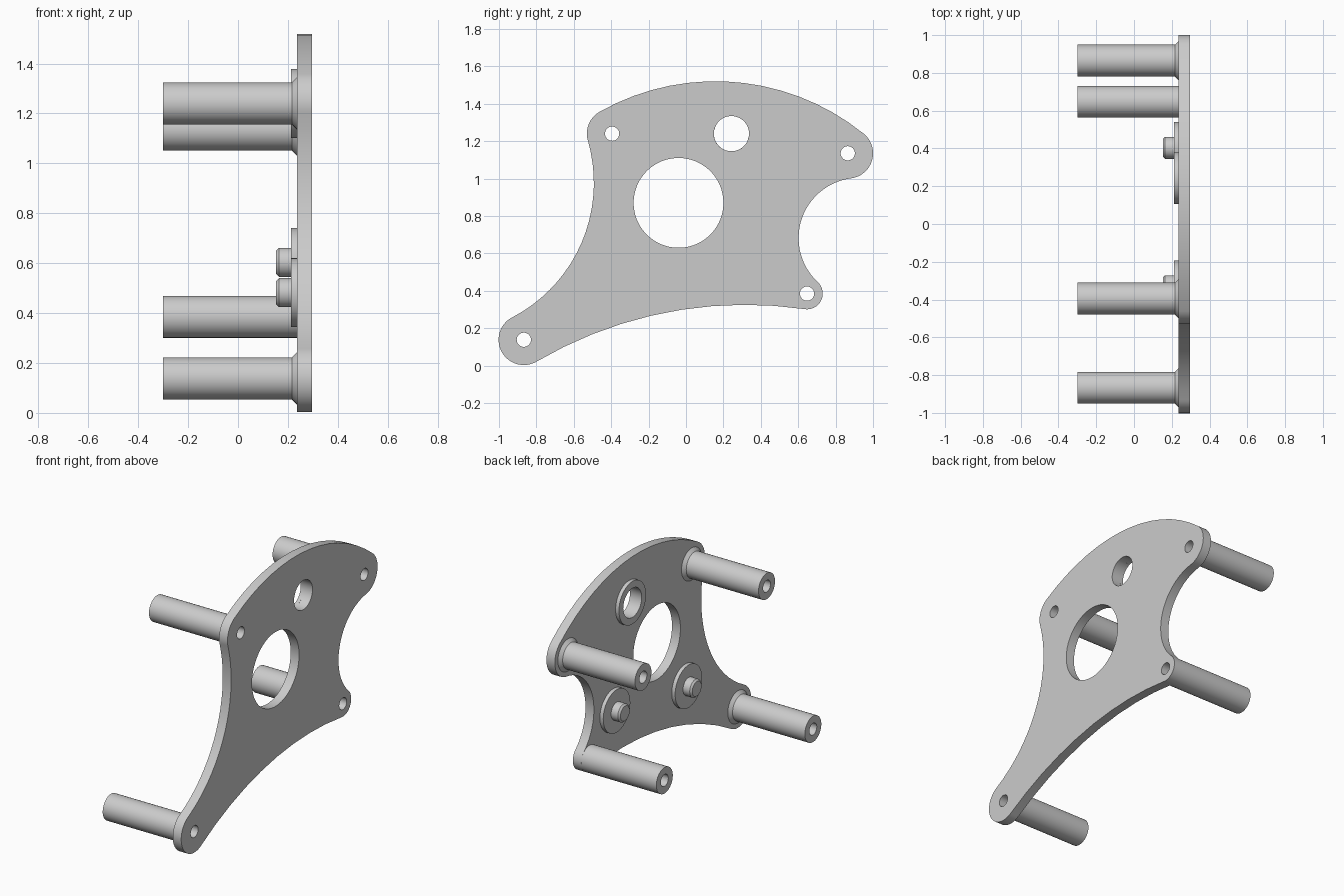
import bpy, bmesh
from math import atan2, cos, sin, pi, tau, sqrt, ceil
from mathutils import Vector, Matrix

cube = bpy.data.objects.get("Cube")
if cube:
    bpy.data.objects.remove(cube)

metal = bpy.data.materials.new("plain_grey")
metal.use_nodes = True
grey = (0.6, 0.6, 0.6, 1)
metal.diffuse_color = grey
metal.node_tree.nodes["Principled BSDF"].inputs["Base Color"].default_value = grey

# Local x, y, z map to world y, z, x, so flat shapes stand upright
UPRIGHT = Matrix(((0, 0, 1, 0), (1, 0, 0, 0), (0, 1, 0, 0), (0, 0, 0, 1)))
BACK, FACE = 0.236, 0.296
HOLE = 0.038


def finish(obj):
    obj.data.materials.clear()
    obj.data.materials.append(metal)
    bpy.ops.object.select_all(action="DESELECT")
    obj.select_set(True)
    bpy.context.view_layer.objects.active = obj
    bpy.ops.object.shade_smooth_by_angle(angle=pi / 7)


def arc(centre, radius, start, end, clockwise):
    """Points along an arc between two points on a circle."""
    a = atan2(*(start - centre).yx)
    b = atan2(*(end - centre).yx)
    sweep = -((a - b) % tau) if clockwise else (b - a) % tau
    n = max(8, ceil(abs(sweep) / 0.08))
    return [centre + radius * Vector((cos(a + sweep * i / n), sin(a + sweep * i / n)))
            for i in range(n)]


def circle(centre, radius, n=64):
    return [Vector(centre) + radius * Vector((cos(tau * i / n), sin(tau * i / n)))
            for i in range(n)]


def bridge(p, rp, q, rq, radius, convex):
    """Centre and tangent points of an arc that joins two corner circles."""
    side = -1 if convex else 1
    dp, dq = radius + side * rp, radius + side * rq
    gap = (q - p).length
    along = (q - p) / gap
    t = (dp * dp - dq * dq + gap * gap) / (2 * gap)
    centre = p + along * t + side * Vector((-along.y, along.x)) * sqrt(dp * dp - t * t)
    return (centre, p + side * rp * (centre - p).normalized(),
            q + side * rq * (centre - q).normalized())


def lathe(name, profile, y, z, closed):
    """Spin a (radius, x) profile about an axis parallel to x."""
    bm = bmesh.new()
    verts = [bm.verts.new((r, 0, x)) for r, x in profile]
    edges = [bm.edges.new(pair) for pair in zip(verts, verts[1:])]
    if closed:
        edges.append(bm.edges.new((verts[-1], verts[0])))
    bmesh.ops.spin(bm, geom=verts + edges, cent=(0, 0, 0), axis=(0, 0, 1),
                   angle=tau, steps=48)
    bmesh.ops.remove_doubles(bm, verts=bm.verts, dist=0.0001)
    bmesh.ops.recalc_face_normals(bm, faces=bm.faces)
    bm.transform(Matrix.Translation((0, y, z)) @ UPRIGHT)
    mesh = bpy.data.meshes.new(name)
    bm.to_mesh(mesh)
    bm.free()
    obj = bpy.data.objects.new(name, mesh)
    bpy.context.collection.objects.link(obj)
    finish(obj)


# Corners clockwise: name, centre, corner radius, next edge radius, next edge bulges out
corners = [
    ("upper_front", Vector((-0.395, 1.24)), 0.135, 1.26, True),
    ("upper_back", Vector((0.865, 1.135)), 0.135, 0.322, False),
    ("lower_back", Vector((0.647, 0.385)), 0.084, 2.2, False),
    ("lower_front", Vector((-0.867, 0.138)), 0.135, 0.81, False),
]

# Plate outline: rounded corners joined by tangent arcs
bridges = [bridge(p, rp, q, rq, radius, convex)
           for (_, p, rp, radius, convex), (_, q, rq, _, _)
           in zip(corners, corners[1:] + corners[:1])]
outline = []
for i, (_, p, rp, radius, convex) in enumerate(corners):
    centre, leave, arrive = bridges[i]
    outline += arc(p, rp, bridges[i - 1][2], leave, True)
    outline += arc(centre, radius, leave, arrive, convex)

# Plate with its window, port and screw holes
PORT = (0.243, 1.24)
loops = [outline, circle((-0.04, 0.87), 0.24, 96), circle(PORT, 0.094)]
loops += [circle(c[1], HOLE, 48) for c in corners]
curve = bpy.data.curves.new("plate_outline", "CURVE")
curve.dimensions = "2D"
curve.fill_mode = "BOTH"
curve.extrude = (FACE - BACK) / 2
for points in loops:
    spline = curve.splines.new("POLY")
    spline.points.add(len(points) - 1)
    for target, point in zip(spline.points, points):
        target.co = (point.x, point.y, 0, 1)
    spline.use_cyclic_u = True
helper = bpy.data.objects.new("plate_outline", curve)
bpy.context.collection.objects.link(helper)
bpy.context.view_layer.update()
mesh = bpy.data.meshes.new_from_object(
    helper.evaluated_get(bpy.context.evaluated_depsgraph_get()))
bpy.data.objects.remove(helper)
bm = bmesh.new()
bm.from_mesh(mesh)
bmesh.ops.remove_doubles(bm, verts=bm.verts, dist=0.0001)
bmesh.ops.recalc_face_normals(bm, faces=bm.faces)
bm.transform(Matrix.Translation(((BACK + FACE) / 2, 0, 0)) @ UPRIGHT)
bm.to_mesh(mesh)
bm.free()
plate = bpy.data.objects.new("plate", mesh)
bpy.context.collection.objects.link(plate)
finish(plate)

# Hollow standoff posts, flared at the foot where the corner is wide enough
for name, p, corner_radius, _, _ in corners:
    flare = 0.02 if corner_radius > 0.1 else 0
    foot = [(0.084, BACK - flare), (0.084 + flare, BACK)] if flare else [(0.084, BACK)]
    lathe(name + "_post", [(HOLE, -0.3), (0.084, -0.3)] + foot + [(HOLE, BACK)],
          p.x, p.y, True)

# Raised collar around the port
BOSS = 0.212
lathe("port_collar", [(0.094, BOSS), (0.138, BOSS), (0.138, BACK), (0.094, BACK)],
      *PORT, True)

# Round pads with chamfered pins
for name, y, z in (("front_pin", -0.33, 0.482), ("back_pin", 0.403, 0.603)):
    lathe(name, [(0, 0.153), (0.047, 0.153), (0.058, 0.164), (0.058, BOSS),
                 (0.138, BOSS), (0.138, BACK), (0, BACK)], y, z, False)
